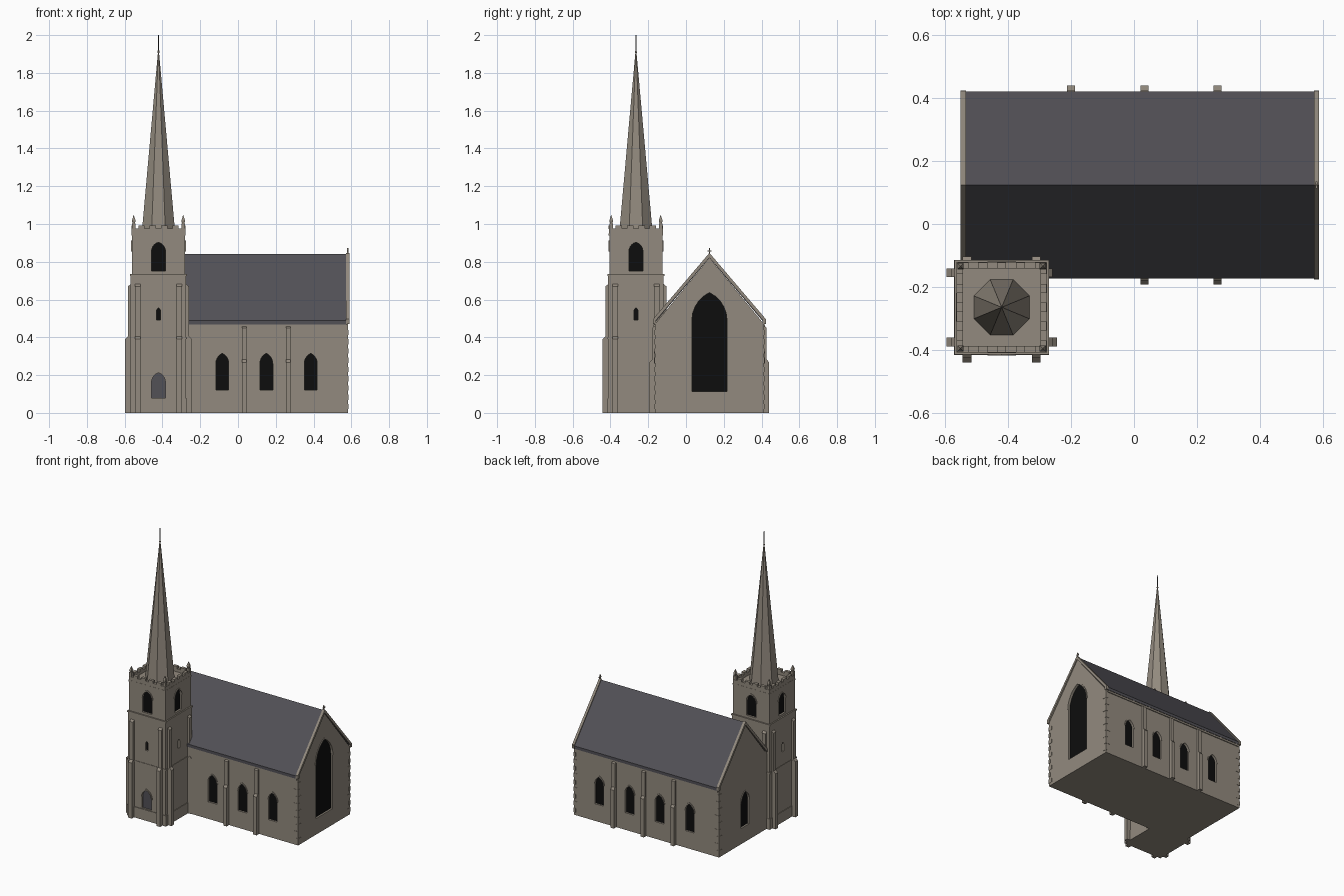
import bpy, bmesh, math
from mathutils import Matrix

cube = bpy.data.objects.get("Cube")
if cube:
    bpy.data.objects.remove(cube, do_unlink=True)


def material(name, rgb):
    m = bpy.data.materials.new(name)
    m.use_nodes = True
    m.diffuse_color = (*rgb, 1)
    m.node_tree.nodes["Principled BSDF"].inputs["Base Color"].default_value = (*rgb, 1)
    return m


STONE = material("stone", (0.29, 0.255, 0.21))
SLATE = material("slate", (0.085, 0.082, 0.094))
GLASS = material("dark_glass", (0.004, 0.004, 0.004))

SOUTH, EAST, NORTH, WEST = 0, 90, 180, 270


def finish(name, bm, mat):
    bmesh.ops.recalc_face_normals(bm, faces=bm.faces)
    mesh = bpy.data.meshes.new(name)
    bm.to_mesh(mesh)
    bm.free()
    mesh.materials.append(mat)
    ob = bpy.data.objects.new(name, mesh)
    bpy.context.scene.collection.objects.link(ob)
    return ob


def prism(name, pts, d0, d1, mat=STONE, at=(0, 0), facing=SOUTH):
    """Extrude a (sideways, up) outline along the outward direction of a wall."""
    bm = bmesh.new()
    face = bm.faces.new([bm.verts.new((u, -d0, z)) for u, z in pts])
    new = bmesh.ops.extrude_face_region(bm, geom=[face])["geom"]
    moved = [v for v in new if isinstance(v, bmesh.types.BMVert)]
    bmesh.ops.translate(bm, verts=moved, vec=(0, d0 - d1, 0))
    place = Matrix.Translation((*at, 0)) @ Matrix.Rotation(math.radians(facing), 4, "Z")
    bmesh.ops.transform(bm, matrix=place, verts=bm.verts)
    return finish(name, bm, mat)


def box(name, x, y, hx, hy, z0, z1, mat=STONE):
    outline = [(-hx, z0), (hx, z0), (hx, z1), (-hx, z1)]
    return prism(name, outline, -hy, hy, mat, (x, y))


def cone(name, x, y, z0, z1, r0, r1, sides, mat=STONE):
    bm = bmesh.new()
    place = Matrix.Translation((x, y, (z0 + z1) / 2)) @ Matrix.Rotation(math.pi / sides, 4, "Z")
    bmesh.ops.create_cone(bm, cap_ends=True, segments=sides, radius1=r0, radius2=r1,
                          depth=z1 - z0, matrix=place)
    return finish(name, bm, mat)


def arch_curve(a, spring, rise, steps=5):
    """Pointed arch from the right springing over the apex to the left one."""
    c = (rise * rise - a * a) / (2 * a)
    end = math.atan2(rise, c)
    right = [(-c + (a + c) * math.cos(end * i / steps),
              spring + (a + c) * math.sin(end * i / steps)) for i in range(steps + 1)]
    return right + [(-u, z) for u, z in reversed(right[:-1])]


def cut(target, cutter):
    mod = target.modifiers.new("opening", "BOOLEAN")
    mod.operation, mod.solver, mod.object = "DIFFERENCE", "EXACT", cutter
    deps = bpy.context.evaluated_depsgraph_get()
    mesh = bpy.data.meshes.new_from_object(target.evaluated_get(deps))
    target.modifiers.clear()
    target.data = mesh
    bpy.data.objects.remove(cutter, do_unlink=True)


def opening(name, wall, at, facing, a, z0, spring, top, mat=GLASS, hood=0.008):
    """Cut a recessed arched opening, fill it with a pane and add a hood mould."""
    curve = arch_curve(a, spring, top - spring)
    outline = [(-a, z0), (a, z0)] + curve
    cut(wall, prism(name + "_cutter", outline, -0.018, 0.03, STONE, at, facing))
    prism(name, outline, -0.02, -0.013, mat, at, facing)
    if hood:
        outer = arch_curve(a + hood, spring, top - spring + hood * 1.3)
        prism(name + "_hood", outer + curve[::-1], -0.002, 0.004, STONE, at, facing)


def buttress(name, at, facing, half, d1, z1, d2, z2):
    """Two-stage buttress with sloping weatherings."""
    turn = facing + 90
    side = [(-0.01, 0), (d1, 0), (d1, z1), (d2, z1 + 0.015), (d2, z2), (0, z2 + 0.012), (-0.01, z2 + 0.012)]
    # The outline runs outward from the wall, so the extrusion runs along it
    prism(name, [(u, z) for u, z in side], -half, half, STONE, at, turn - 180)


# Nave body, roof and gable copings
S, N, RIDGE = -0.165, 0.413, 0.124
WE, EE = -0.546, 0.583
nave = prism("nave_walls", [(S, 0), (N, 0), (N, 0.47), (RIDGE, 0.82), (S, 0.47)], WE, EE, facing=EAST)


def chevron(eave, ridge, out, thick):
    lo, hi = S - out, N + out
    return [(lo, eave), (RIDGE, ridge), (hi, eave),
            (hi, eave - thick), (RIDGE, ridge - thick), (lo, eave - thick)]


prism("nave_roof", chevron(0.488, 0.84, 0.008, 0.02), WE + 0.008, EE - 0.005, SLATE, facing=EAST)
for label, x0, x1 in (("west", WE - 0.006, WE + 0.012), ("east", EE - 0.011, EE + 0.006)):
    prism(label + "_coping", chevron(0.496, 0.847, 0.01, 0.025), x0, x1, facing=EAST)
    for y in (S - 0.002, N + 0.002):
        box(label + "_kneeler", (x0 + x1) / 2, y, (x1 - x0) / 2, 0.009, 0.47, 0.492)
for y in (S, N):
    box("eaves_course", 0.018, y, 0.555, 0.006, 0.455, 0.468)

# Cross on the east gable
box("cross_shaft", EE - 0.002, RIDGE, 0.003, 0.003, 0.835, 0.873)
box("cross_arms", EE - 0.002, RIDGE, 0.003, 0.011, 0.855, 0.861)

# Corner quoins, alternating long and short
for x, sx in ((WE, 1), (EE, -1)):
    for y, sy in ((S, 1), (N, -1)):
        if x == WE and y == S:
            continue
        for i in range(9):
            lx, ly = (0.016, 0.009) if i % 2 else (0.009, 0.016)
            z = 0.02 + i * 0.049
            box("quoin", x + sx * (lx - 0.002), y + sy * (ly - 0.002), lx, ly, z, z + 0.028)

# Nave windows and buttresses
for i, x in enumerate((-0.318, -0.083, 0.15, 0.385)):
    opening("north_window", nave, (x, N), NORTH, 0.034, 0.12, 0.262, 0.315)
    if i:
        opening("south_window", nave, (x, S), SOUTH, 0.034, 0.12, 0.262, 0.315)
opening("east_window", nave, (EE, RIDGE), EAST, 0.093, 0.113, 0.49, 0.637)
opening("west_window", nave, (WE, RIDGE), WEST, 0.045, 0.11, 0.28, 0.355)
for i, x in enumerate((-0.2, 0.033, 0.266)):
    buttress("north_buttress", (x, N), NORTH, 0.013, 0.027, 0.268, 0.014, 0.45)
    if i:
        buttress("south_buttress", (x, S), SOUTH, 0.013, 0.027, 0.268, 0.014, 0.45)

# Tower shaft in two stages
TX, TY = -0.421, -0.265
LOW, UP = 0.147, 0.141
lower = box("tower_lower_stage", TX, TY, LOW, LOW, 0, 0.73)
upper = box("tower_belfry_stage", TX, TY, UP, UP, 0.73, 0.955)
box("tower_plinth", TX, TY, LOW + 0.004, LOW + 0.004, 0, 0.075)
for z, h in ((0.39, LOW), (0.725, LOW), (0.94, UP)):
    box("string_course", TX, TY, h + 0.003, h + 0.003, z, z + 0.01)


def wall_point(facing, out, along=0.0):
    t = math.radians(facing)
    return (TX + out * math.sin(t) + along * math.cos(t),
            TY - out * math.cos(t) + along * math.sin(t))


# Tower openings, buttresses and battlements, side by side
for facing in (SOUTH, EAST, NORTH, WEST):
    opening("belfry_window", upper, wall_point(facing, UP), facing, 0.037, 0.752, 0.855, 0.903)
    if facing != NORTH:
        opening("slit_window", lower, wall_point(facing, LOW), facing, 0.01, 0.492, 0.54, 0.556, hood=0)
    for along in (-0.11, 0.11):
        buttress("tower_buttress", wall_point(facing, LOW, along), facing,
                 0.014, 0.029, 0.39, 0.014, 0.67)
    thin = [(-UP, 0.945), (UP, 0.945), (UP, 0.976), (-UP, 0.976)]
    prism("parapet", thin, UP - 0.018, UP + 0.002, STONE, (TX, TY), facing)
    for i in range(4):
        u = -0.09 + 0.06 * i
        merlon = [(u - 0.017, 0.974), (u + 0.017, 0.974), (u + 0.017, 0.992), (u - 0.017, 0.992)]
        prism("merlon", merlon, UP - 0.018, UP + 0.003, STONE, (TX, TY), facing)
opening("tower_door", lower, wall_point(SOUTH, LOW + 0.003), SOUTH, 0.037, 0.08, 0.16, 0.213, SLATE)

# Corner pinnacles
for sx in (-1, 1):
    for sy in (-1, 1):
        x, y = TX + sx * 0.131, TY + sy * 0.131
        box("pinnacle_base", x, y, 0.01, 0.01, 0.95, 1.003)
        cone("pinnacle_bulb", x, y, 1.003, 1.018, 0.009, 0.014, 4)
        cone("pinnacle_tip", x, y, 1.018, 1.047, 0.014, 0.001, 4)

# Spire and finial rod
cone("spire", TX, TY, 0.95, 1.91, 0.096, 0.003, 8)
cone("finial_rod", TX, TY, 1.9, 2.0, 0.003, 0.002, 6, SLATE)
cone("finial_knop", TX, TY, 1.905, 1.918, 0.006, 0.004, 6, STONE)
